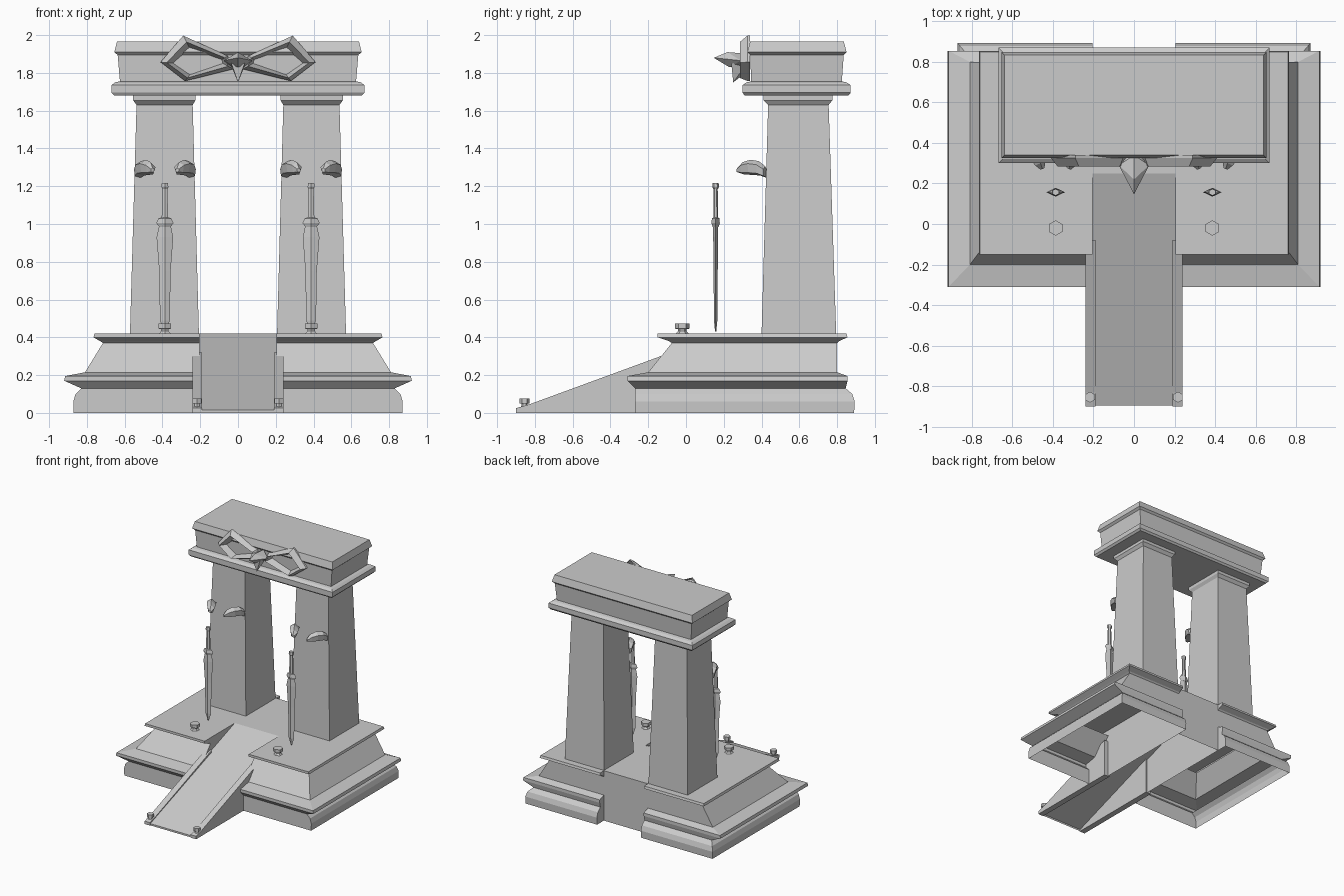
import bpy, bmesh, math
from mathutils import Vector

cube = bpy.data.objects.get("Cube")
if cube:
    bpy.data.objects.remove(cube, do_unlink=True)

stone = bpy.data.materials.new("grey_stone")
stone.use_nodes = True
GREY = (0.6, 0.6, 0.6, 1)
stone.diffuse_color = GREY
stone.node_tree.nodes["Principled BSDF"].inputs["Base Color"].default_value = GREY

SIDES = (("left", 1), ("right", -1))


def finish(name, bm):
    bmesh.ops.recalc_face_normals(bm, faces=bm.faces)
    mesh = bpy.data.meshes.new(name)
    bm.to_mesh(mesh)
    bm.free()
    mesh.materials.append(stone)
    obj = bpy.data.objects.new(name, mesh)
    bpy.context.collection.objects.link(obj)
    return obj


def loft(name, rings, closed=True, bottom=True, top=True):
    """Skin a stack of rings that have equal point counts."""
    bm = bmesh.new()
    rows = [[bm.verts.new(p) for p in ring] for ring in rings]
    n = len(rows[0])
    for a, b in zip(rows, rows[1:]):
        for i in range(n if closed else n - 1):
            j = (i + 1) % n
            bm.faces.new((a[i], a[j], b[j], b[i]))
    if bottom:
        bm.faces.new(rows[0])
    if top:
        bm.faces.new(rows[-1])
    if not closed:
        # the open side is closed with one profile-shaped wall
        bm.faces.new([r[0] for r in rows] + [r[-1] for r in reversed(rows)])
    return finish(name, bm)


def rect(x0, x1, y0, y1, z):
    return [(x0, y0, z), (x1, y0, z), (x1, y1, z), (x0, y1, z)]


def ngon(x, y, z, rx, ry, n):
    return [(x + rx * math.sin(math.tau * i / n),
             y + ry * math.cos(math.tau * i / n), z) for i in range(n)]


def hull(name, points):
    bm = bmesh.new()
    for p in points:
        bm.verts.new(p)
    res = bmesh.ops.convex_hull(bm, input=bm.verts)
    loose = [g for g in res["geom_interior"] if isinstance(g, bmesh.types.BMVert)]
    bmesh.ops.delete(bm, geom=loose, context="VERTS")
    return finish(name, bm)


def sheet(name, faces):
    bm = bmesh.new()
    for f in faces:
        bm.faces.new([bm.verts.new(p) for p in f])
    bmesh.ops.remove_doubles(bm, verts=bm.verts, dist=0.0001)
    return finish(name, bm)


# Stepped base: each level gives half width, front, back and height
LEVELS = [
    (.87, -.27, .89, 0), (.872, -.27, .893, .06), (.86, -.27, .88, .10),
    (.83, -.27, .845, .13), (.92, -.31, .855, .17), (.915, -.31, .855, .195),
    (.81, -.20, .80, .215), (.715, -.075, .80, .37), (.73, -.09, .81, .38),
    (.765, -.15, .855, .40), (.76, -.15, .85, .42),
]
INNER = .205
for side, s in SIDES:
    loft(side + "_stepped_base",
         [[(s * INNER, f, z), (s * x, f, z), (s * x, b, z), (s * INNER, b, z)]
          for x, f, b, z in LEVELS], closed=False, bottom=False)

# Centre of the platform with its plain back wall
RAMP_END, BACK, TOP = .25, .80, .42
sheet("platform_centre", [
    rect(-INNER, INNER, RAMP_END, BACK, TOP),
    [(-INNER, BACK, 0), (INNER, BACK, 0), (INNER, BACK, TOP), (-INNER, BACK, TOP)],
])

# Ramp surface and its low curbs
FOOT = -.895
sheet("ramp", [
    [(-INNER, FOOT, 0), (INNER, FOOT, 0), (INNER, FOOT, .015), (-INNER, FOOT, .015)],
    [(-INNER, FOOT, .015), (INNER, FOOT, .015),
     (INNER, RAMP_END, TOP), (-INNER, RAMP_END, TOP)],
])
for side, s in SIDES:
    loft(side + "_ramp_curb", [
        [(s * x, -.9, 0), (s * x, -.9, .025), (s * x, -.83, .045),
         (s * x, -.08, .32), (s * x, -.08, 0)] for x in (.19, .24)])

# Tapered columns with flared caps
for side, s in SIDES:
    loft(side + "_column", [
        rect(s * .207, s * .572, .40, .795, TOP),
        rect(s * .24, s * .537, .435, .755, 1.635)])
    loft(side + "_column_cap", [
        rect(s * .24, s * .537, .435, .755, 1.63),
        rect(s * .225, s * .555, .41, .775, 1.655),
        rect(s * .225, s * .555, .41, .775, 1.685)])

# Lintel with moulded slab, flaring body and bevelled top
loft("lintel", [rect(-x, x, f, b, z) for x, f, b, z in [
    (.655, .31, .86, 1.68), (.67, .30, .872, 1.695), (.67, .30, .872, 1.735),
    (.65, .32, .85, 1.75), (.625, .345, .825, 1.755), (.637, .34, .835, 1.895),
    (.655, .325, .85, 1.91), (.64, .34, .835, 1.967)]])

# Winged emblem: a ridged, angular ring on each side of a hooked beak
OUTER = [(.41, 1.857), (.29, 1.997), (.055, 1.89), (.025, 1.82), (.28, 1.757)]
HOLE = [(.345, 1.852), (.255, 1.93), (.085, 1.87), (.08, 1.85), (.255, 1.79)]
for side, s in SIDES:
    ridge = [((a + c) / 2, (b + d) / 2) for (a, b), (c, d) in zip(OUTER, HOLE)]
    loops = [[(s * x, y, z) for x, z in pts]
             for pts, y in ((OUTER, .34), (OUTER, .325), (ridge, .285), (HOLE, .34))]
    loft(side + "_emblem_wing", loops, bottom=False, top=False)
hull("upper_beak", [(0, .147, 1.88), (0, .22, 1.91), (0, .34, 1.90), (0, .23, 1.83),
                    (.075, .29, 1.865), (-.075, .29, 1.865),
                    (.04, .34, 1.83), (-.04, .34, 1.83)])
hull("lower_beak", [(0, .25, 1.75), (.035, .24, 1.85), (-.035, .24, 1.85),
                    (.045, .33, 1.86), (-.045, .33, 1.86), (0, .33, 1.81)])


def hook(name, cx, s):
    """Curved claw that leaves the column and bends towards the sword."""
    path = [(.14, .42, 1.275, .03), (.125, .385, 1.295, .038),
            (.10, .34, 1.30, .04), (.075, .30, 1.295, .032), (.065, .272, 1.285, .012)]
    rings = []
    for x, y, z, r in path:
        c = Vector((cx + s * x, y, z))
        across = Vector((s * .8, -.35, 0))
        rings.append([c + across * r + Vector((0, 0, .5 * r)),
                      c + Vector((0, 0, r)),
                      c - across * r + Vector((0, 0, .2 * r)),
                      c - across * r * .5 - Vector((0, 0, r)),
                      c + across * r * .8 - Vector((0, 0, .7 * r))])
    loft(name, rings)


def peg(name, x, y, z, r, h):
    """Hexagonal post with a wider head."""
    steps = [(.9, 0), (.6, .25), (.6, .45), (1, .5), (1, 1)]
    loft(name, [ngon(x, y, z + h * t, r * k, r * k, 6) for k, t in steps])


# Swords, hooks and pegs in front of both columns
SWORD_X, SWORD_Y = .387, .157
BLADE = [(.004, .003, .43), (.026, .009, .49), (.03, .011, .75), (.044, .013, .93),
         (.032, .013, .985), (.03, .013, 1.01)]
GUARD = [(.03, .016, .985), (.046, .022, 1.005), (.034, .02, 1.03), (.018, .012, 1.035)]
GRIP = [(.02, .012, 1.02), (.015, .011, 1.19)]
POMMEL = [(.015, .012, 1.185), (.021, .018, 1.195), (.019, .016, 1.217)]
for side, s in SIDES:
    x = s * SWORD_X
    for part, steps, n in (("blade", BLADE, 4), ("guard", GUARD, 4),
                           ("grip", GRIP, 6), ("pommel", POMMEL, 6)):
        loft(f"{side}_sword_{part}",
             [ngon(x, SWORD_Y, z, rx, ry, n) for rx, ry, z in steps])
    for where, t in (("outer", s), ("inner", -s)):
        hook(f"{side}_{where}_hook", x, t)
    peg(side + "_platform_peg", x, -.02, TOP, .038, .052)
    peg(side + "_ramp_peg", s * .217, -.855, .025, .027, .052)
